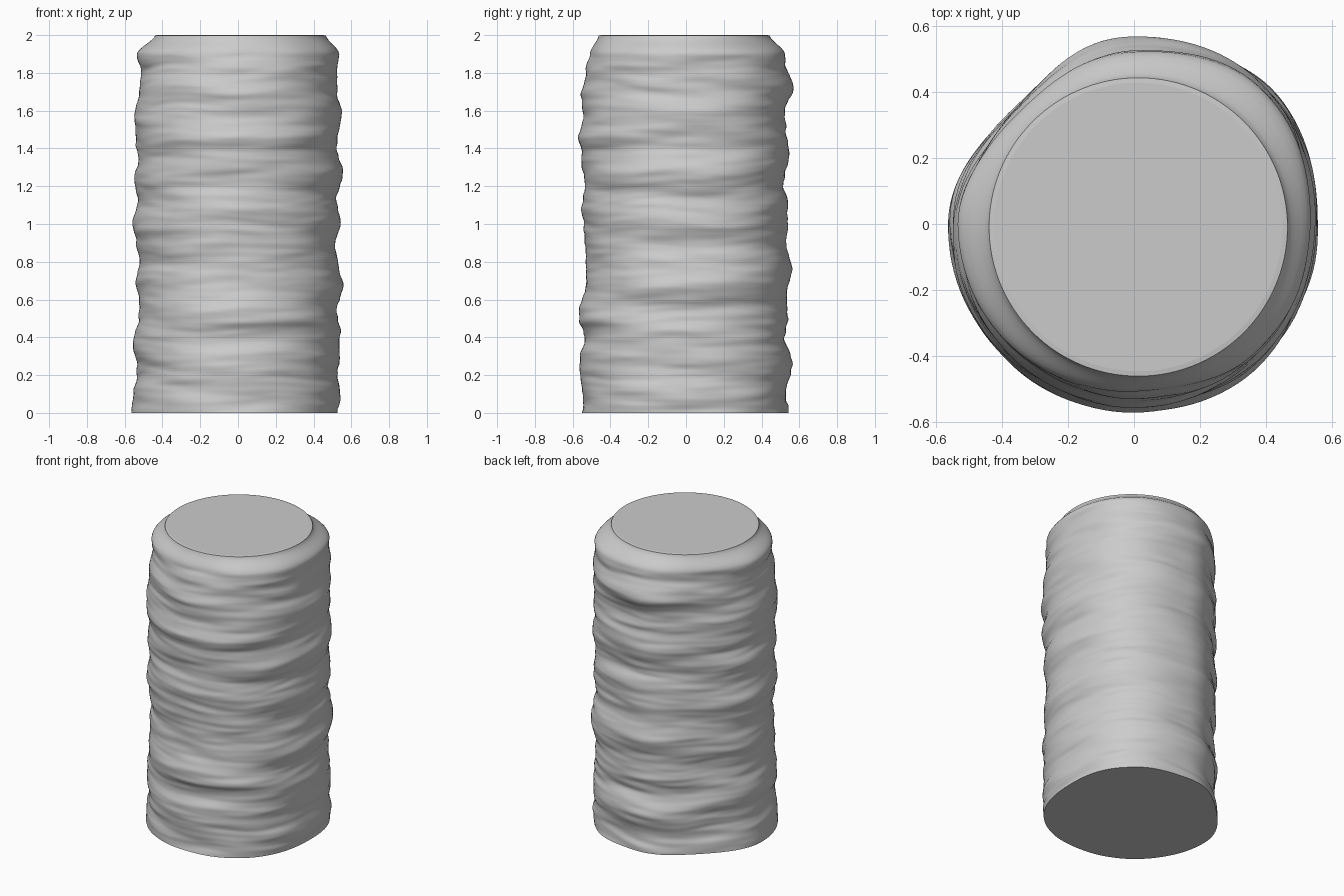
import bpy, bmesh, math
from mathutils import Vector, noise

if "Cube" in bpy.data.objects:
    bpy.data.objects.remove(bpy.data.objects["Cube"])

SEGS, RINGS, SHOULDER = 120, 170, 1.9

# Radius of the bumpy wall as (height, radius), at four compass sides
RIGHT = [(0, .535), (.1, .545), (.2, .525), (.3, .535), (.4, .54), (.55, .52), (.67, .56), (.8, .53), (.9, .515),
         (1, .535), (1.15, .525), (1.27, .555), (1.4, .525), (1.5, .54), (1.6, .55), (1.7, .52), (1.8, .525), (1.9, .54)]
BACK = [(0, .54), (.1, .53), (.27, .56), (.4, .52), (.5, .54), (.6, .53), (.78, .565), (.9, .53), (1.1, .54),
        (1.2, .52), (1.38, .55), (1.5, .53), (1.6, .52), (1.73, .57), (1.85, .53), (1.9, .525)]
LEFT = [(0, .56), (.1, .55), (.25, .53), (.35, .56), (.5, .53), (.6, .525), (.7, .54), (.8, .52), (.9, .54),
        (1, .56), (1.1, .53), (1.25, .55), (1.35, .53), (1.55, .55), (1.7, .525), (1.8, .515), (1.9, .53)]
FRONT = [(0, .55), (.1, .55), (.25, .56), (.4, .54), (.5, .57), (.7, .525), (.9, .535), (1.1, .55), (1.2, .535),
         (1.35, .55), (1.45, .57), (1.6, .54), (1.7, .55), (1.8, .53), (1.9, .51)]
SIDES = [RIGHT, BACK, LEFT, FRONT]
DIAGONAL = [.03, -.045, .008, .012]   # swelling or flattening between the sides


def smooth(t):
    return t * t * (3 - 2 * t)


def sample(table, z):
    for (z0, r0), (z1, r1) in zip(table, table[1:]):
        if z <= z1:
            return r0 + (r1 - r0) * smooth(max(0, (z - z0) / (z1 - z0)))
    return table[-1][1]


def wall_radius(a, z):
    q = a / (math.pi / 2)
    i, t = int(q) % 4, q % 1
    r = sample(SIDES[i], z) * (1 - smooth(t)) + sample(SIDES[(i + 1) % 4], z) * smooth(t)
    r += DIAGONAL[i] * math.sin(math.pi * t) ** 2
    # horizontal strata: noise stretched around the column
    c, s = math.cos(a), math.sin(a)
    tilt = z + .03 * noise.noise(Vector((c * 1.3, s * 1.3, z * 2 + 9)))
    r += .008 * noise.noise(Vector((c * 1.5, s * 1.5, tilt * 9)))
    r += .008 * noise.noise(Vector((c * 1.8 + 5, s * 1.8, tilt * 20)))
    r += .003 * noise.noise(Vector((c * 2.5, s * 2.5 + 7, tilt * 42)))
    return r


grey = bpy.data.materials.new("stone grey")
grey.diffuse_color = (.6, .6, .6, 1)
grey.use_nodes = True
grey.node_tree.nodes["Principled BSDF"].inputs["Base Color"].default_value = grey.diffuse_color

bm = bmesh.new()
angles = [2 * math.pi * i / SEGS for i in range(SEGS)]
rings = []

# Bumpy wall
for k in range(RINGS + 1):
    z = SHOULDER * k / RINGS
    rings.append([bm.verts.new((wall_radius(a, z) * math.cos(a), wall_radius(a, z) * math.sin(a), z))
                  for a in angles])

# Rounded shoulder drawn in to the circular rim, then the thin lip
rim_centre = Vector((.013, -.009, 0))
base = [v.co.copy() for v in rings[-1]]
for f, z in [(.06, 1.913), (.2, 1.928), (.42, 1.944), (.65, 1.96), (.85, 1.975), (1, 1.99)]:
    ring = []
    for a, p in zip(angles, base):
        rim = rim_centre + Vector((math.cos(a), math.sin(a), 0)) * .455
        co = p.lerp(rim, f)
        ring.append(bm.verts.new((co.x, co.y, z)))
    rings.append(ring)
for r, z in [(.453, 1.998), (.438, 2.0)]:
    rings.append([bm.verts.new((rim_centre.x + r * math.cos(a), rim_centre.y + r * math.sin(a), z))
                  for a in angles])

for low, high in zip(rings, rings[1:]):
    for i in range(SEGS):
        j = (i + 1) % SEGS
        bm.faces.new((low[i], low[j], high[j], high[i]))

# Flat top and bottom
bm.faces.new(rings[-1])
bm.faces.new(list(reversed(rings[0])))

mesh = bpy.data.meshes.new("rough_column")
bm.to_mesh(mesh)
bm.free()
mesh.materials.append(grey)
column = bpy.data.objects.new("rough_column", mesh)
bpy.context.collection.objects.link(column)
bpy.context.view_layer.objects.active = column
column.select_set(True)
bpy.ops.object.shade_smooth_by_angle(angle=math.radians(40))
for face in mesh.polygons:
    if len(face.vertices) > 4:
        face.use_smooth = False
